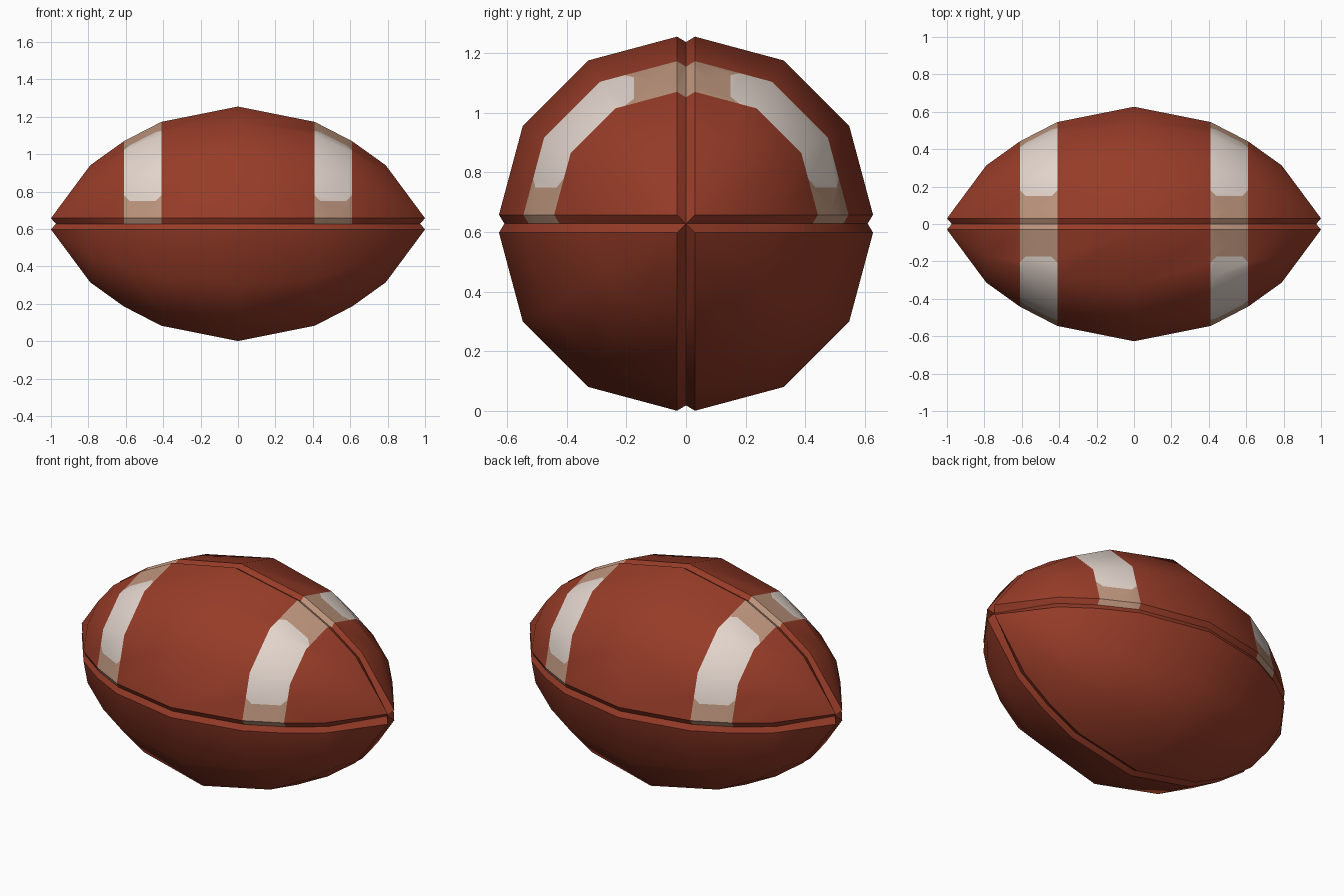
import bpy, bmesh
from math import cos, sin, pi, radians
from mathutils import Vector

cube = bpy.data.objects.get("Cube")
if cube:
    bpy.data.objects.remove(cube, do_unlink=True)

CENTER = 0.628      # height of the long axis
GAP = 0.03          # half width of the seams
DEPTH = 0.018       # depth of the seams
IN, OUT = 0.41, 0.61  # ends of each stripe along the long axis


def material(name, color):
    mat = bpy.data.materials.new(name)
    mat.use_nodes = True
    mat.diffuse_color = (*color, 1)
    bsdf = mat.node_tree.nodes["Principled BSDF"]
    bsdf.inputs["Base Color"].default_value = (*color, 1)
    bsdf.inputs["Roughness"].default_value = 0.8
    return mat


leather = material("brown leather", (0.31, 0.045, 0.021))
tan = material("tan stripe", (0.51, 0.30, 0.205))
white = material("off white stripe", (0.77, 0.67, 0.61))

# Panel radius along the long axis, mirrored to both tips
half = [(0, 0.597), (IN, 0.515), (OUT, 0.412), (0.79, 0.283), (1, 0)]
stations = [(-x, r) for x, r in half[:0:-1]] + half


def ring(bm, x, r):
    """Four rounded panels, each followed by the bottom of a seam."""
    verts = []
    for q in range(4):
        c, s = cos(q * pi / 2), sin(q * pi / 2)
        points = [(x, GAP + r * cos(a * pi / 6), GAP + r * sin(a * pi / 6))
                  for a in range(4)]
        if r:
            points.append((x, 0, r + GAP - DEPTH))
        else:
            points.append((x * 0.974, 0, 0))
        verts += [bm.verts.new((px, py * c - pz * s, CENTER + py * s + pz * c))
                  for px, py, pz in points]
    return verts


# Ball body
bm = bmesh.new()
rings = [ring(bm, x, r) for x, r in stations]
for a, b in zip(rings, rings[1:]):
    for i in range(len(a)):
        j = (i + 1) % len(a)
        bm.faces.new((a[i], a[j], b[j], b[i]))
bmesh.ops.remove_doubles(bm, verts=bm.verts, dist=0.0001)
bmesh.ops.recalc_face_normals(bm, faces=bm.faces)


def in_stripe(f):
    c = f.calc_center_median()
    return IN < abs(c.x) < OUT and c.z > CENTER


def patch_planes(sx, sy):
    """Planes around one white patch, with clipped corners."""
    start = 0.15 if sy > 0 else 0.175
    low, clip = 0.75, 0.03
    planes = []
    for x, n, extra in ((IN, 0, 0), (IN, sx, clip), (OUT, -sx, clip)):
        planes.append((Vector((sx * x, sy * (start + extra), 0)), Vector((n, sy, 0))))
        planes.append((Vector((sx * x, 0, low + extra)), Vector((n, 0, 1))))
    return planes


# Cut the outline of each white patch into the stripes
sides = [(sx, sy) for sx in (-1, 1) for sy in (-1, 1)]
for sx, sy in sides:
    for co, no in patch_planes(sx, sy):
        faces = []
        for f in bm.faces:
            c = f.calc_center_median()
            if in_stripe(f) and c.x * sx > 0 and c.y * sy > 0:
                faces.append(f)
        edges = list({e for f in faces for e in f.edges})
        verts = list({v for f in faces for v in f.verts})
        bmesh.ops.bisect_plane(bm, geom=verts + edges + faces, dist=0.0001,
                               plane_co=co, plane_no=no)

# Colour the stripes: white patches with tan ends
for f in bm.faces:
    if in_stripe(f):
        c = f.calc_center_median()
        planes = patch_planes(1 if c.x > 0 else -1, 1 if c.y > 0 else -1)
        f.material_index = 2 if all((c - co).dot(no) > 0 for co, no in planes) else 1

mesh = bpy.data.meshes.new("ball_body")
bm.to_mesh(mesh)
bm.free()
for mat in (leather, tan, white):
    mesh.materials.append(mat)
ball = bpy.data.objects.new("ball_body", mesh)
bpy.context.collection.objects.link(ball)

# Soft panels with crisp seams
bpy.ops.object.select_all(action="DESELECT")
ball.select_set(True)
bpy.context.view_layer.objects.active = ball
bpy.ops.object.shade_smooth_by_angle(angle=radians(38))
